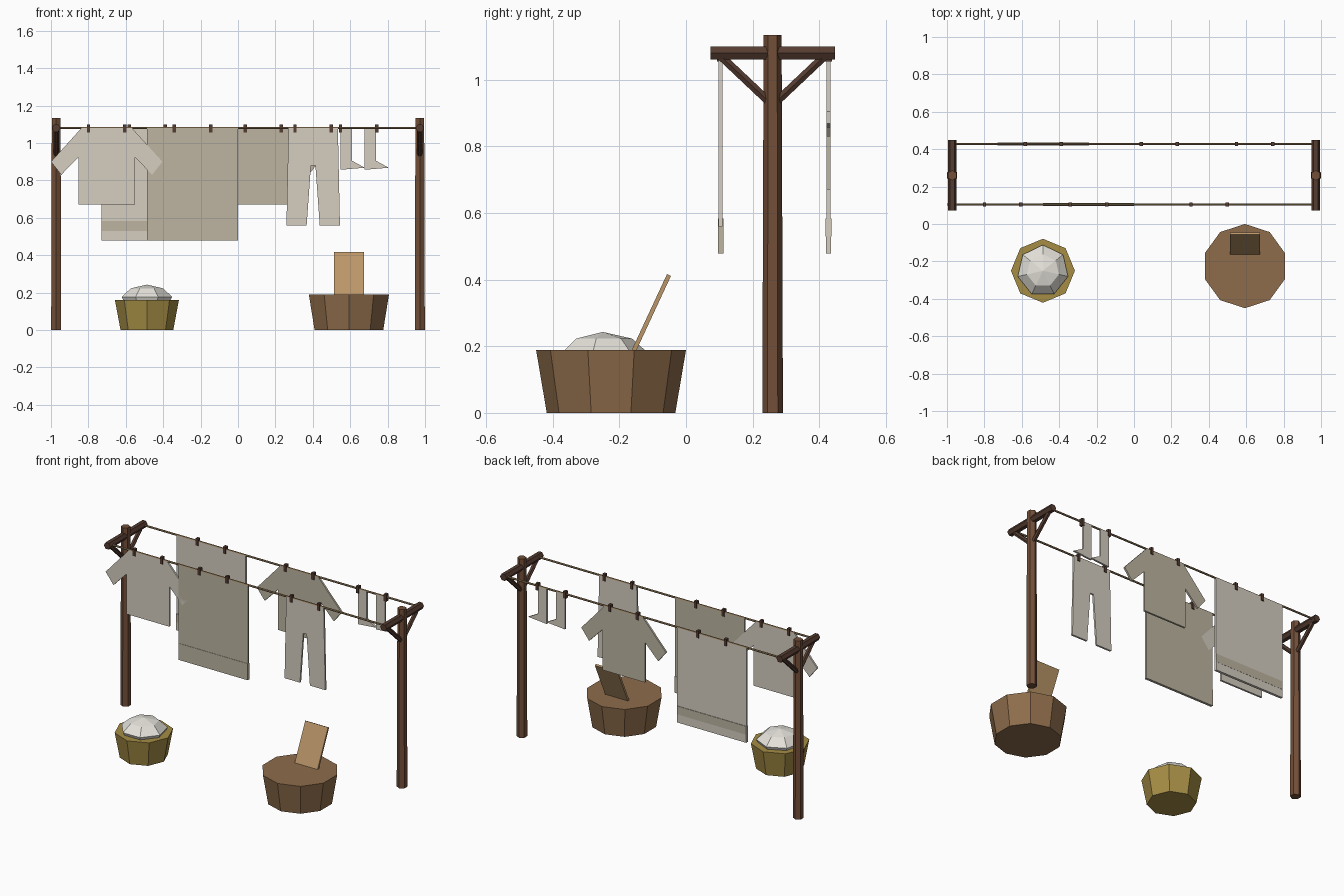
import bpy, bmesh
from math import cos, sin, tau
from mathutils import Vector

if "Cube" in bpy.data.objects:
    bpy.data.objects.remove(bpy.data.objects["Cube"])


def material(name, r, g, b):
    m = bpy.data.materials.new(name)
    m.diffuse_color = (r, g, b, 1)
    m.use_nodes = True
    m.node_tree.nodes["Principled BSDF"].inputs["Base Color"].default_value = m.diffuse_color
    return m


WOOD = material("post_wood", 0.17, 0.08, 0.04)
DARK = material("dark_wood", 0.09, 0.045, 0.03)
ROPE = material("rope_fibre", 0.30, 0.20, 0.10)
TUBWOOD = material("tub_wood", 0.27, 0.15, 0.07)
BOARD = material("board_wood", 0.50, 0.31, 0.14)
WICKER = material("wicker", 0.38, 0.27, 0.06)
WHITE = material("white_cloth", 0.66, 0.61, 0.53)
BEIGE = material("beige_cloth", 0.51, 0.46, 0.36)
LINEN = material("piled_linen", 0.78, 0.76, 0.70)


def finish(name, bm, mat):
    bmesh.ops.recalc_face_normals(bm, faces=bm.faces[:])
    me = bpy.data.meshes.new(name)
    bm.to_mesh(me)
    bm.free()
    me.materials.append(mat)
    ob = bpy.data.objects.new(name, me)
    bpy.context.collection.objects.link(ob)
    return ob


def loft(name, stations, n, u, mat):
    """Capped n-sided rod through (point, radius) stations; a corner points along u."""
    pts = [(Vector(p), r) for p, r in stations]
    d = (pts[-1][0] - pts[0][0]).normalized()
    u = Vector(u)
    v = d.cross(u)
    bm = bmesh.new()
    rings = [[bm.verts.new(p + r * (u * cos(tau * i / n) + v * sin(tau * i / n)))
              for i in range(n)] for p, r in pts]
    for a, b in zip(rings, rings[1:]):
        for i in range(n):
            j = (i + 1) % n
            bm.faces.new((a[i], a[j], b[j], b[i]))
    bm.faces.new(rings[0])
    bm.faces.new(rings[-1])
    bmesh.ops.remove_doubles(bm, verts=bm.verts[:], dist=0.0005)
    return finish(name, bm, mat)


def cloth(name, outline, x, y, mat, thick=0.012):
    """Flat x-z outline extruded to a thin slab centred on y."""
    bm = bmesh.new()
    face = bm.faces.new([bm.verts.new((x + px, y - thick / 2, pz)) for px, pz in outline])
    ext = bmesh.ops.extrude_face_region(bm, geom=[face])
    moved = [g for g in ext["geom"] if isinstance(g, bmesh.types.BMVert)]
    bmesh.ops.translate(bm, verts=moved, vec=(0, thick, 0))
    return finish(name, bm, mat)


def mirrored(half):
    return half + [(-x, z) for x, z in reversed(half)]


def rect(w, z0, z1):
    return mirrored([(w / 2, z1), (w / 2, z0)])


X, Y = (1, 0, 0), (0, 1, 0)
FRONT, BACK, MID, TOP = 0.104, 0.428, 0.26, 1.08

# posts with crossarms and braces
for side, x in (("left", -0.972), ("right", 0.972)):
    loft(side + "_post", [((x, MID, 0), 0.031), ((x, MID, 1.135), 0.027)], 6, Y, WOOD)
    loft(side + "_crossarm", [((x, 0.073, TOP), 0.023), ((x, 0.448, TOP), 0.023)], 6, X, DARK)
    for tag, s in (("front", -1), ("back", 1)):
        loft(f"{side}_{tag}_brace", [((x, MID + s * 0.155, 1.07), 0.014),
                                     ((x, MID + s * 0.012, 0.935), 0.014)], 6, X, DARK)

# lines
for tag, y in (("front", FRONT), ("back", BACK)):
    loft(tag + "_line", [((-0.97, y, TOP), 0.006), ((0.97, y, TOP), 0.006)], 6, Y, ROPE)

# garments
shirt = mirrored([(0.135, TOP), (0.298, 0.90), (0.243, 0.83), (0.15, 0.925), (0.15, 0.67)])
trousers = mirrored([(0.132, TOP), (0.143, 0.56), (0.035, 0.56), (0.012, 0.88)])
sock = [(0, TOP), (0.062, TOP), (0.062, 0.905), (0.13, 0.868), (0, 0.857)]
cloth("front_shirt", shirt, -0.702, FRONT, WHITE)
cloth("back_shirt", shirt, 0.135, BACK, BEIGE)
cloth("trousers", trousers, 0.402, FRONT, WHITE)
for i, x in enumerate((0.548, 0.676)):
    cloth(f"sock_{i + 1}", sock, x, BACK, WHITE)
for tag, x, y, mat in (("front", -0.243, FRONT, BEIGE), ("back", -0.485, BACK, WHITE)):
    cloth(tag + "_sheet", rect(0.488, 0.48, TOP), x, y, mat)
    cloth(tag + "_sheet_hem", rect(0.488, 0.478, 0.583), x, y, mat, 0.016)
cloth("back_sheet_stripe", rect(0.488, 0.53, 0.583), -0.485, BACK, BEIGE, 0.018)

# pegs, two per hanging item
for y, centres in ((FRONT, (-0.702, -0.243, 0.402)), (BACK, (-0.485, 0.135, 0.645))):
    for c in centres:
        for s in (-1, 1):
            cloth("peg", rect(0.018, 1.055, 1.10), c + s * 0.097, y, DARK, 0.022)

# basket with piled linen
bx, by = -0.487, -0.25
loft("basket", [((bx, by, 0), 0.141), ((bx, by, 0.16), 0.171)], 8, Y, WICKER)
loft("linen_pile", [((bx, by, 0.14), 0.12), ((bx, by, 0.178), 0.138),
                    ((bx, by, 0.223), 0.088), ((bx, by, 0.243), 0)], 7, Y, LINEN)

# wash tub and leaning washboard
tx, ty = 0.593, -0.225
loft("wash_tub", [((tx, ty, 0), 0.193), ((tx, ty, 0.189), 0.225)], 10, Y, TUBWOOD)
board = cloth("washboard", rect(0.16, -0.14, 0.14), 0, 0, BOARD, 0.013)
board.location = (tx, -0.11, 0.287)
board.rotation_euler.x = -0.435
